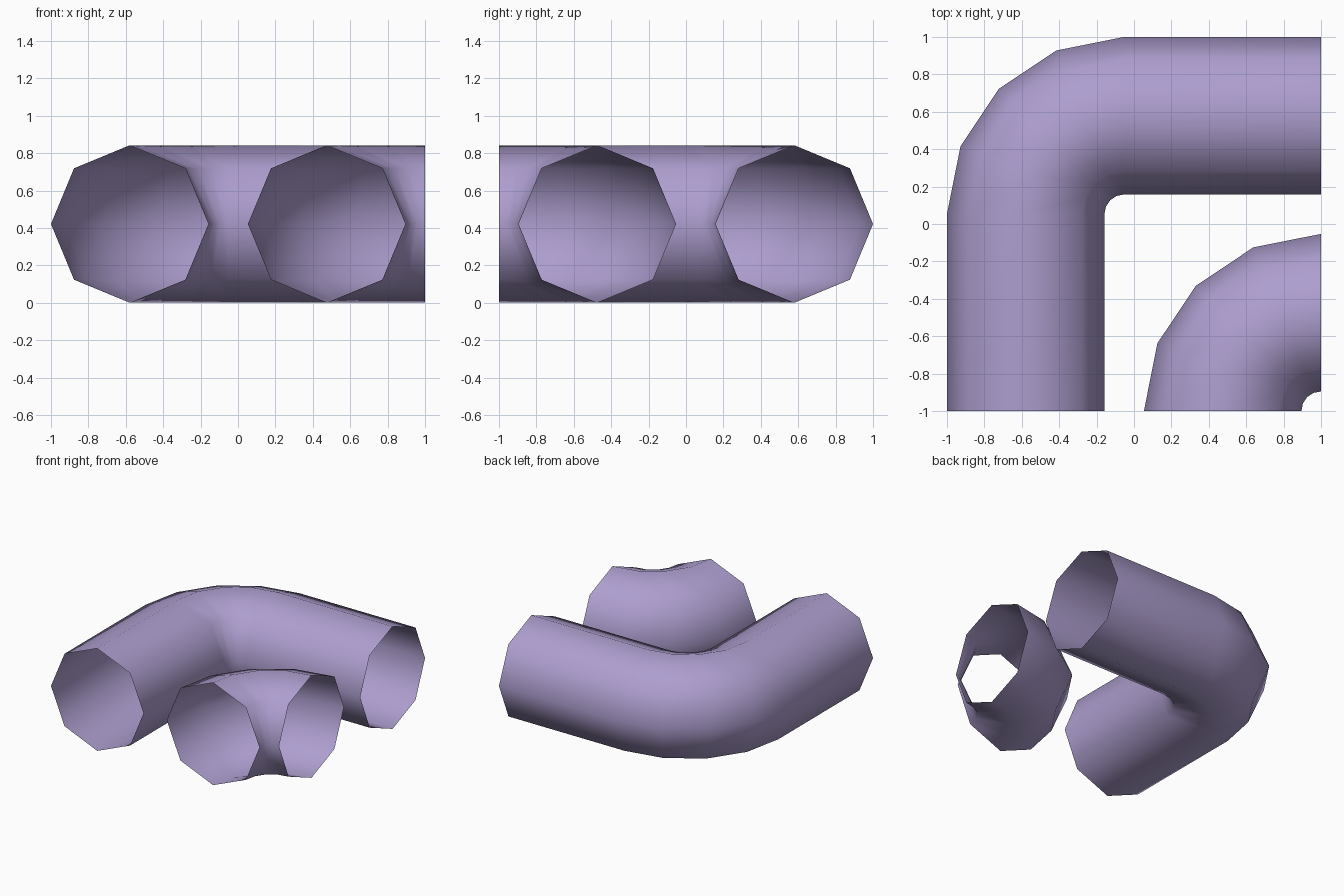
import bpy, bmesh
from math import sin, cos, pi

if "Cube" in bpy.data.objects:
    bpy.data.objects.remove(bpy.data.objects["Cube"])

SIDES, R = 8, 0.421          # octagonal tube
BEND, STEPS = 0.526, 4       # centre-line bend radius, segments per bend


def elbow(name, cx, cy, straight):
    """Open tube turning 90 degrees around (cx, cy), with optional straight runs."""
    # stations: bend angle, shift along x, shift along y
    stations = [(i * pi / 2 / STEPS, 0, 0) for i in range(STEPS + 1)]
    if straight:
        stations = [(0, 0, -straight)] + stations + [(pi / 2, straight, 0)]
    bm = bmesh.new()
    rings = []
    for a, dx, dy in stations:
        ring = []
        for k in range(SIDES):
            t = 2 * pi * k / SIDES
            d = BEND + R * cos(t)
            ring.append(bm.verts.new((cx - d * cos(a) + dx,
                                      cy + d * sin(a) + dy,
                                      R + R * sin(t))))
        rings.append(ring)
    for r0, r1 in zip(rings, rings[1:]):
        for k in range(SIDES):
            n = (k + 1) % SIDES
            bm.faces.new((r0[k], r0[n], r1[n], r1[k])).smooth = True
    # make the open shell face outwards
    f = next(iter(bm.faces))
    f.normal_update()
    axis_r = f.calc_center_median()
    if f.normal.z * (axis_r.z - R) < 0:
        bmesh.ops.reverse_faces(bm, faces=bm.faces[:])
    mesh = bpy.data.meshes.new(name)
    bm.to_mesh(mesh)
    bm.free()
    ob = bpy.data.objects.new(name, mesh)
    bpy.context.collection.objects.link(ob)

    mat = bpy.data.materials.get("lilac") or bpy.data.materials.new("lilac")
    mat.diffuse_color = (0.42, 0.34, 0.62, 1)
    mat.use_nodes = True
    mat.node_tree.nodes["Principled BSDF"].inputs["Base Color"].default_value = mat.diffuse_color
    mesh.materials.append(mat)
    return ob


c = -1 + BEND + R
# long outer pipe with straight runs, and short inner elbow
elbow("outer_pipe", c, -c, 1 - c)
elbow("inner_pipe", 1, -1, 0)
